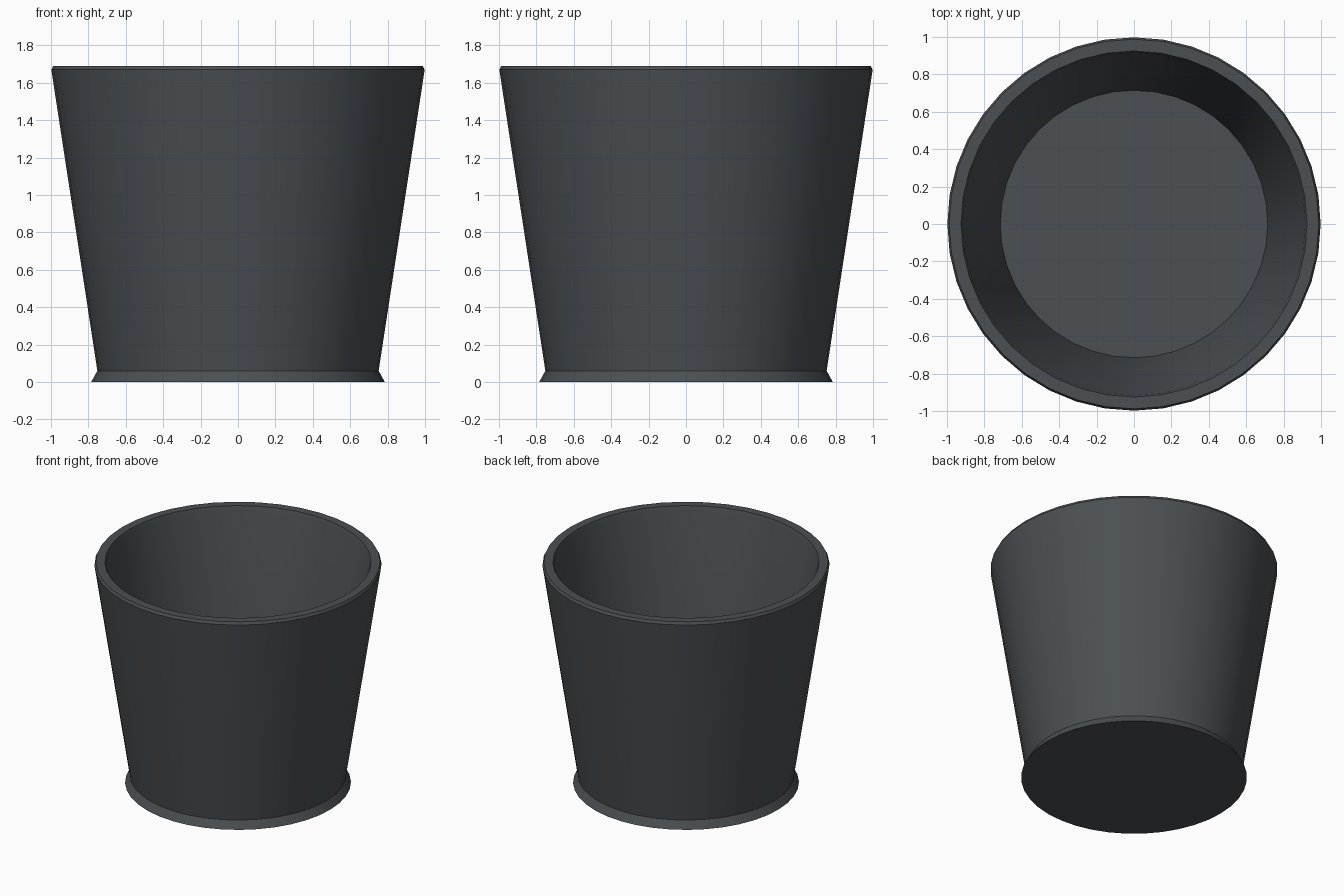
import bpy, bmesh, math

if "Cube" in bpy.data.objects:
    bpy.data.objects.remove(bpy.data.objects["Cube"])

SEGMENTS = 40

# Cross-section (radius, height): foot flare, tapered wall, chamfered rim, inner wall, floor
profile = [(0.785, 0.0), (0.752, 0.06), (0.998, 1.67), (0.988, 1.69),
           (0.925, 1.69), (0.915, 1.66), (0.715, 0.18)]

bm = bmesh.new()
rings = []
for r, z in profile:
    rings.append([bm.verts.new((r * math.cos(2 * math.pi * i / SEGMENTS),
                                r * math.sin(2 * math.pi * i / SEGMENTS), z))
                  for i in range(SEGMENTS)])
for a, b in zip(rings, rings[1:]):
    for i in range(SEGMENTS):
        j = (i + 1) % SEGMENTS
        bm.faces.new((a[i], a[j], b[j], b[i]))

# Underside and inner floor
bm.faces.new(rings[0][::-1])
bm.faces.new(rings[-1])
bmesh.ops.recalc_face_normals(bm, faces=bm.faces[:])

mesh = bpy.data.meshes.new("pot")
bm.to_mesh(mesh)
bm.free()
pot = bpy.data.objects.new("pot", mesh)
bpy.context.collection.objects.link(pot)

# Charcoal finish
charcoal = bpy.data.materials.new("charcoal grey")
charcoal.diffuse_color = (0.070, 0.080, 0.087, 1)
charcoal.use_nodes = True
charcoal.node_tree.nodes["Principled BSDF"].inputs["Base Color"].default_value = charcoal.diffuse_color
mesh.materials.append(charcoal)

bpy.context.view_layer.objects.active = pot
pot.select_set(True)
bpy.ops.object.shade_smooth_by_angle(angle=math.radians(30))
